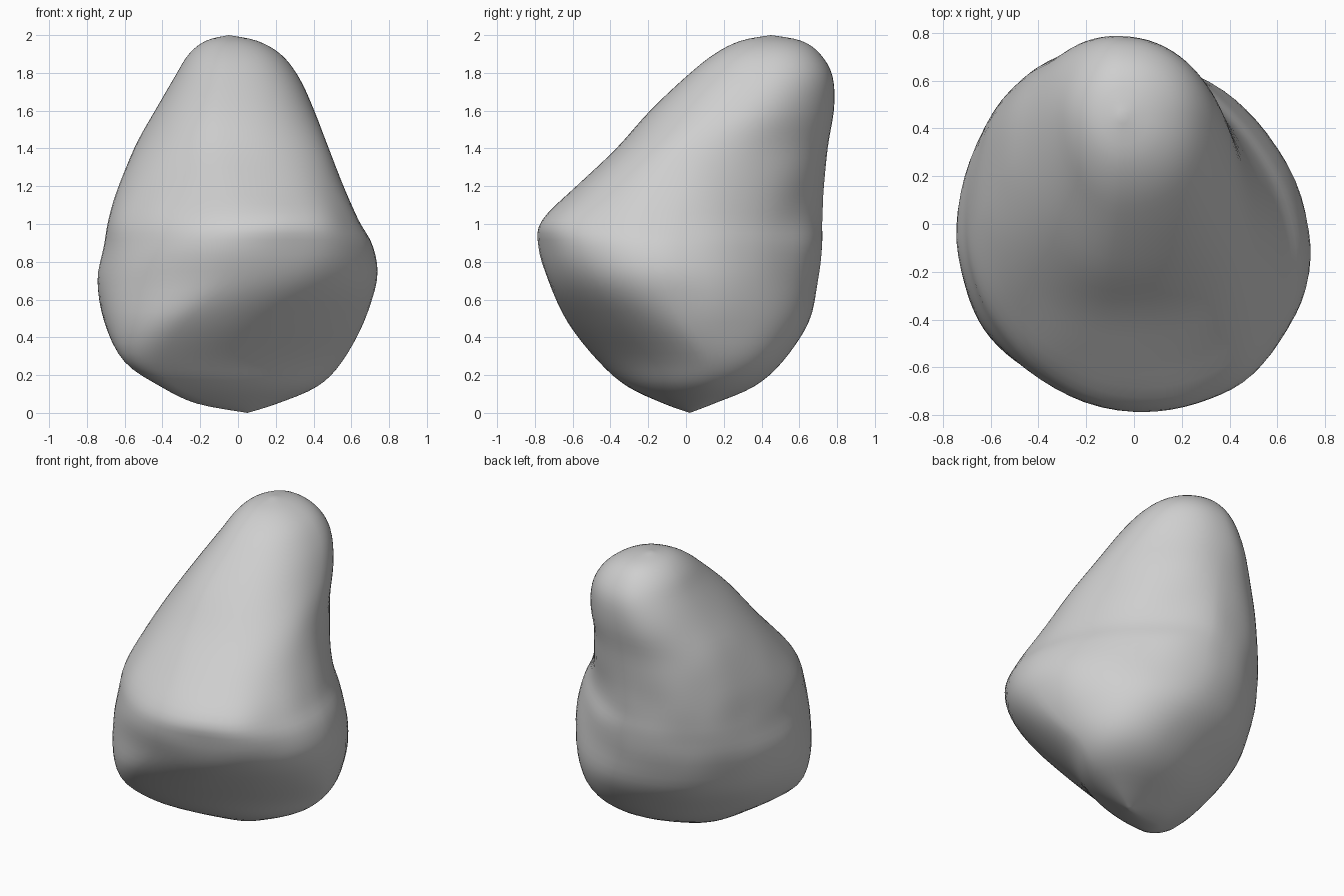
import bpy
import bmesh
import math
from mathutils import Vector, noise

default = bpy.data.objects.get("Cube")
if default:
    bpy.data.objects.remove(default)

# Extent of each horizontal slice: z, x min, x max, y min, y max
EXTENTS = [
    (0.0, 0.05, 0.05, 0.02, 0.02),
    (0.05, -0.22, 0.21, -0.12, 0.15),
    (0.14, -0.41, 0.42, -0.31, 0.36),
    (0.27, -0.60, 0.55, -0.46, 0.51),
    (0.48, -0.71, 0.67, -0.63, 0.65),
    (0.70, -0.74, 0.735, -0.73, 0.70),
    (0.88, -0.715, 0.715, -0.78, 0.72),
    (1.02, -0.69, 0.64, -0.765, 0.72),
    (1.20, -0.63, 0.56, -0.58, 0.73),
    (1.40, -0.55, 0.48, -0.37, 0.75),
    (1.60, -0.44, 0.405, -0.19, 0.785),
    (1.78, -0.335, 0.32, 0.0, 0.775),
    (1.90, -0.26, 0.225, 0.15, 0.71),
    (1.97, -0.17, 0.10, 0.29, 0.61),
    (2.00, -0.05, -0.05, 0.45, 0.45),
]
# Where each slice touches those extents: x of front, x of back, y of left edge, y of right edge
CRESTS = [
    (0.05, 0.05, 0.02, 0.02),
    (-0.12, 0.09, -0.06, 0.08),
    (-0.32, 0.14, -0.20, 0.12),
    (-0.40, 0.15, -0.28, 0.12),
    (-0.30, 0.05, -0.12, -0.01),
    (-0.06, -0.05, -0.05, -0.10),
    (0.0, -0.05, 0.0, -0.12),
    (0.08, -0.08, 0.0, -0.09),
    (0.0, -0.08, 0.10, -0.04),
    (-0.06, -0.09, 0.24, 0.06),
    (-0.08, -0.09, 0.36, 0.27),
    (-0.06, -0.06, 0.43, 0.41),
    (-0.05, -0.05, 0.45, 0.45),
    (-0.05, -0.05, 0.45, 0.45),
    (-0.05, -0.05, 0.45, 0.45),
]
SLICES = [a + b for a, b in zip(EXTENTS, CRESTS)]
SEGMENTS = 72
STEPS = 4


def spline(a, b, c, d, t):
    """Catmull-Rom value between b and c."""
    return b + 0.5 * t * (c - a + t * (2 * a - 5 * b + 4 * c - d + t * (3 * (b - c) + d - a)))


def smooth_slices():
    last = len(SLICES) - 1
    for i in range(last):
        quad = [SLICES[max(0, min(last, i + k))] for k in (-1, 0, 1, 2)]
        for s in range(STEPS):
            yield [spline(*values, s / STEPS) for values in zip(*quad)]
    yield list(SLICES[last])


def bump(z, centre, width):
    return math.exp(-((z - centre) / width) ** 2)


def roundness(z, plus_x, back):
    """Superellipse power of each quarter; low values flatten it, high ones fill the corner."""
    if plus_x and back:
        return 2.1 - 0.45 * bump(z, 1.0, 0.45)       # hollow below the peak
    if plus_x:
        return 2.3 - 0.65 * bump(z, 0.35, 0.4)       # flat slanted underside
    if back:
        return 1.95 + 0.5 * bump(z, 1.2, 0.4)        # full shoulder
    return 1.95 + 0.5 * bump(z, 0.2, 0.2)            # end of the keel


def slice_point(row, angle):
    z, x0, x1, y0, y1, x_front, x_back, y_left, y_right = row
    c, s = math.cos(angle), math.sin(angle)
    power = 2 / roundness(z, c > 0, s > 0)
    xm = x_back if s > 0 else x_front
    ym = y_right if c > 0 else y_left
    x = xm + abs(c) ** power * ((x1 if c > 0 else x0) - xm)
    y = ym + abs(s) ** power * ((y1 if s > 0 else y0) - ym)
    # slight weathering, fading out at both tips
    wear = 0.015 * noise.noise(Vector((x, y, z)) * 3.5) * math.sin(math.pi * min(1, max(0, z / 2)))
    return Vector((x * (1 + wear), y * (1 + wear), z))


# Boulder body lofted through the slices
bm = bmesh.new()
rings = [[bm.verts.new(slice_point(row, 2 * math.pi * (k + 0.5) / SEGMENTS)) for k in range(SEGMENTS)]
         for row in smooth_slices()]
for low, high in zip(rings, rings[1:]):
    for k in range(SEGMENTS):
        n = (k + 1) % SEGMENTS
        bm.faces.new((low[k], low[n], high[n], high[k]))
bmesh.ops.remove_doubles(bm, verts=bm.verts[:], dist=0.0005)
bmesh.ops.recalc_face_normals(bm, faces=bm.faces[:])
mesh = bpy.data.meshes.new("boulder")
bm.to_mesh(mesh)
bm.free()
boulder = bpy.data.objects.new("boulder", mesh)
bpy.context.collection.objects.link(boulder)

# Stone colour
stone = bpy.data.materials.new("stone_grey")
stone.use_nodes = True
grey = (0.62, 0.62, 0.62, 1)
stone.diffuse_color = grey
stone.node_tree.nodes["Principled BSDF"].inputs["Base Color"].default_value = grey
mesh.materials.append(stone)

bpy.ops.object.select_all(action="DESELECT")
boulder.select_set(True)
bpy.context.view_layer.objects.active = boulder
bpy.ops.object.shade_smooth_by_angle(angle=math.radians(40))
